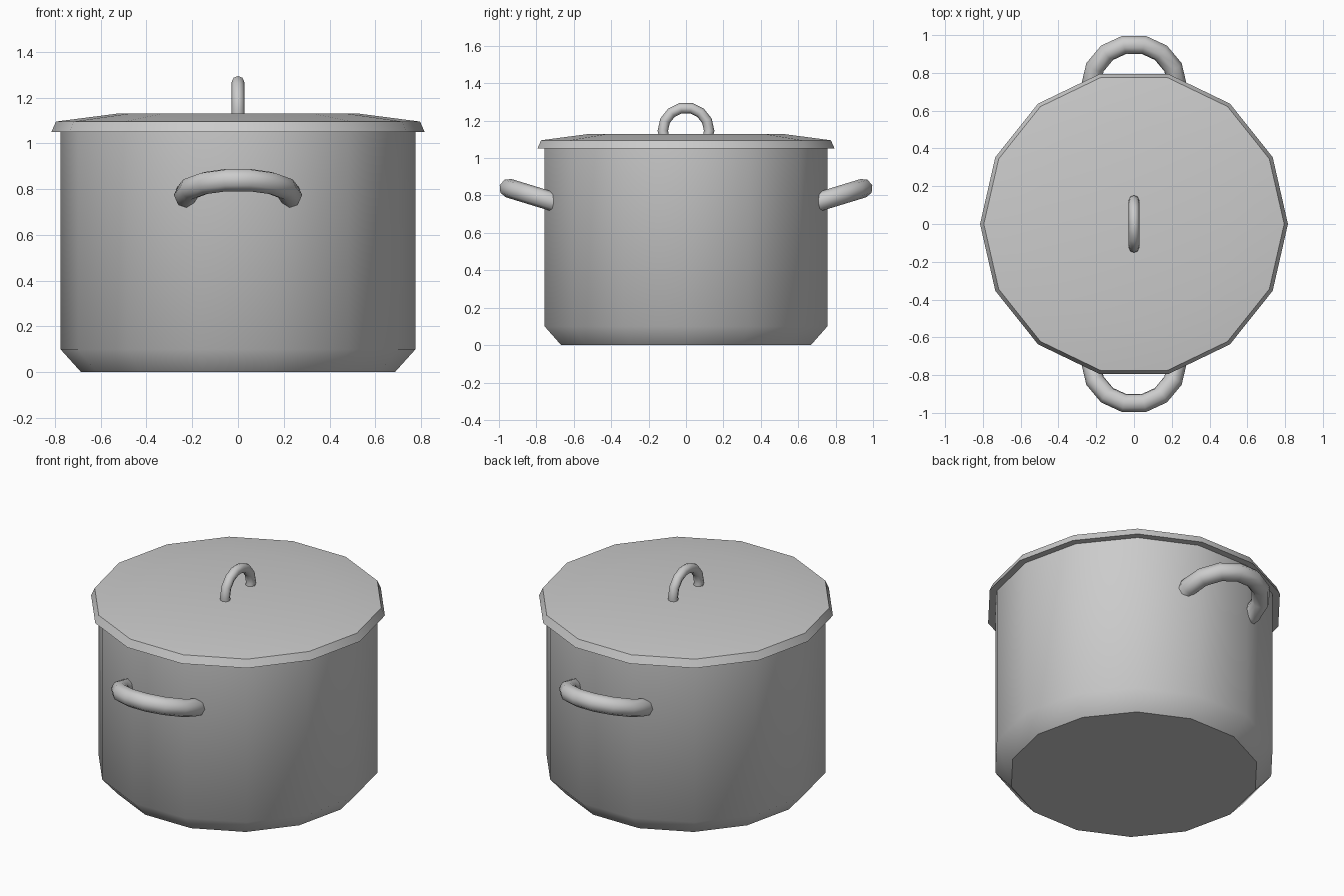
import bpy, bmesh, math
from mathutils import Vector

if "Cube" in bpy.data.objects:
    bpy.data.objects.remove(bpy.data.objects["Cube"])

SIDES = 14


def finish(name, bm, angle):
    bmesh.ops.recalc_face_normals(bm, faces=bm.faces)
    mesh = bpy.data.meshes.new(name)
    bm.to_mesh(mesh)
    bm.free()
    obj = bpy.data.objects.new(name, mesh)
    bpy.context.collection.objects.link(obj)
    bpy.ops.object.select_all(action='DESELECT')
    obj.select_set(True)
    bpy.context.view_layer.objects.active = obj
    bpy.ops.object.shade_smooth_by_angle(angle=math.radians(angle))
    return obj


def skin(bm, rings):
    """Bridge equal-sized vertex rings and cap both ends."""
    n = len(rings[0])
    for a, b in zip(rings, rings[1:]):
        for i in range(n):
            j = (i + 1) % n
            bm.faces.new((a[i], a[j], b[j], b[i]))
    bm.faces.new(rings[0])
    bm.faces.new(rings[-1])


def lathe(name, profile, angle=45):
    bm = bmesh.new()
    rings = [[bm.verts.new((r * math.cos(2 * math.pi * i / SIDES),
                            r * math.sin(2 * math.pi * i / SIDES), z))
              for i in range(SIDES)] for r, z in profile]
    skin(bm, rings)
    return finish(name, bm, angle)


def arch(name, center, across, out, radius, tube, minor=8):
    """Part torus: its plane is spanned by 'across' and 'out'."""
    bm = bmesh.new()
    center, across, out = Vector(center), Vector(across), Vector(out)
    normal = across.cross(out)
    rings = []
    for k in range(-1, SIDES // 2 + 2):
        a = 2 * math.pi * k / SIDES
        radial = across * math.cos(a) + out * math.sin(a)
        rings.append([bm.verts.new(center + radial * (radius + tube * math.cos(t))
                                   + normal * tube * math.sin(t))
                      for t in (2 * math.pi * m / minor for m in range(minor))])
    skin(bm, rings)
    return finish(name, bm, 60)


# Pot body with chamfered base
lathe("pot_body", [(0.685, 0), (0.775, 0.10), (0.775, 1.06)])

# Lid with sloping rim and shallow flat-topped cone
lathe("lid", [(0.815, 1.05), (0.795, 1.095), (0.525, 1.13)])

# Lid handle, an upright arch along y
arch("lid_handle", (0, 0, 1.146), (0, 1, 0), (0, 0, 1), 0.124, 0.028)

# Side handles at front and back, tilted upwards
tilt = math.radians(17)
for name, s in (("front_handle", -1), ("back_handle", 1)):
    arch(name, (0, s * 0.735, 0.774), (1, 0, 0),
         (0, s * math.cos(tilt), math.sin(tilt)), 0.229, 0.051)
